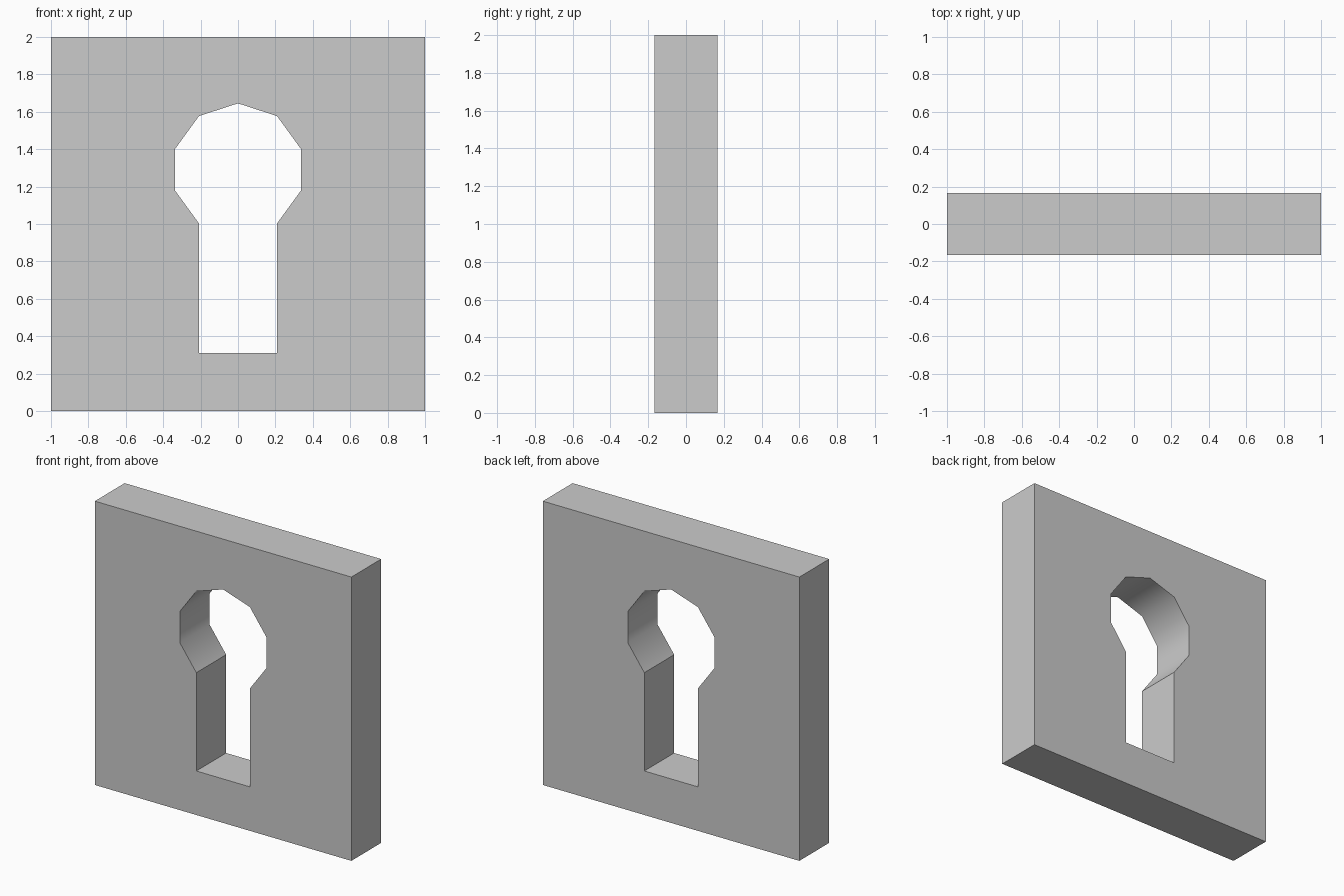
import bpy, bmesh
from math import sin, cos, radians
from mathutils import Vector

if "Cube" in bpy.data.objects:
    bpy.data.objects.remove(bpy.data.objects["Cube"])

HALF_DEPTH = 0.166
CENTRE_Z, RADIUS, SLOT_BOTTOM = 1.29, 0.355, 0.31

# Profiles: square plate outline and keyhole (part of a decagon plus a slot)
outline = [(-1, 0), (1, 0), (1, 2), (-1, 2)]
keyhole = [(RADIUS * sin(radians(36 * i)), CENTRE_Z + RADIUS * cos(radians(36 * i)))
           for i in range(-4, 5)]
slot_x = keyhole[-1][0]
keyhole += [(slot_x, SLOT_BOTTOM), (-slot_x, SLOT_BOTTOM)]

bm = bmesh.new()


def add_loop(points):
    verts = [bm.verts.new((x, -HALF_DEPTH, z)) for x, z in points]
    return [bm.edges.new((a, b)) for a, b in zip(verts, verts[1:] + verts[:1])]


# Front face with the hole, extruded to the back
edges = add_loop(outline) + add_loop(keyhole)
bmesh.ops.triangle_fill(bm, edges=edges, use_beauty=True, normal=(0, -1, 0))
result = bmesh.ops.extrude_face_region(bm, geom=bm.faces[:], use_keep_orig=True)
moved = [g for g in result["geom"] if isinstance(g, bmesh.types.BMVert)]
bmesh.ops.translate(bm, verts=moved, vec=(0, 2 * HALF_DEPTH, 0))
bmesh.ops.recalc_face_normals(bm, faces=bm.faces[:])

# Smooth shading only around the rounded part of the hole
centre = Vector((0, 0, CENTRE_Z))
for f in bm.faces:
    f.smooth = abs(f.normal.y) < 0.1 and (f.calc_center_median() - centre).length < 0.4
for e in bm.edges:
    e.smooth = all(f.smooth for f in e.link_faces)

mesh = bpy.data.meshes.new("keyhole_plate")
bm.to_mesh(mesh)
bm.free()
plate = bpy.data.objects.new("keyhole_plate", mesh)
bpy.context.collection.objects.link(plate)
